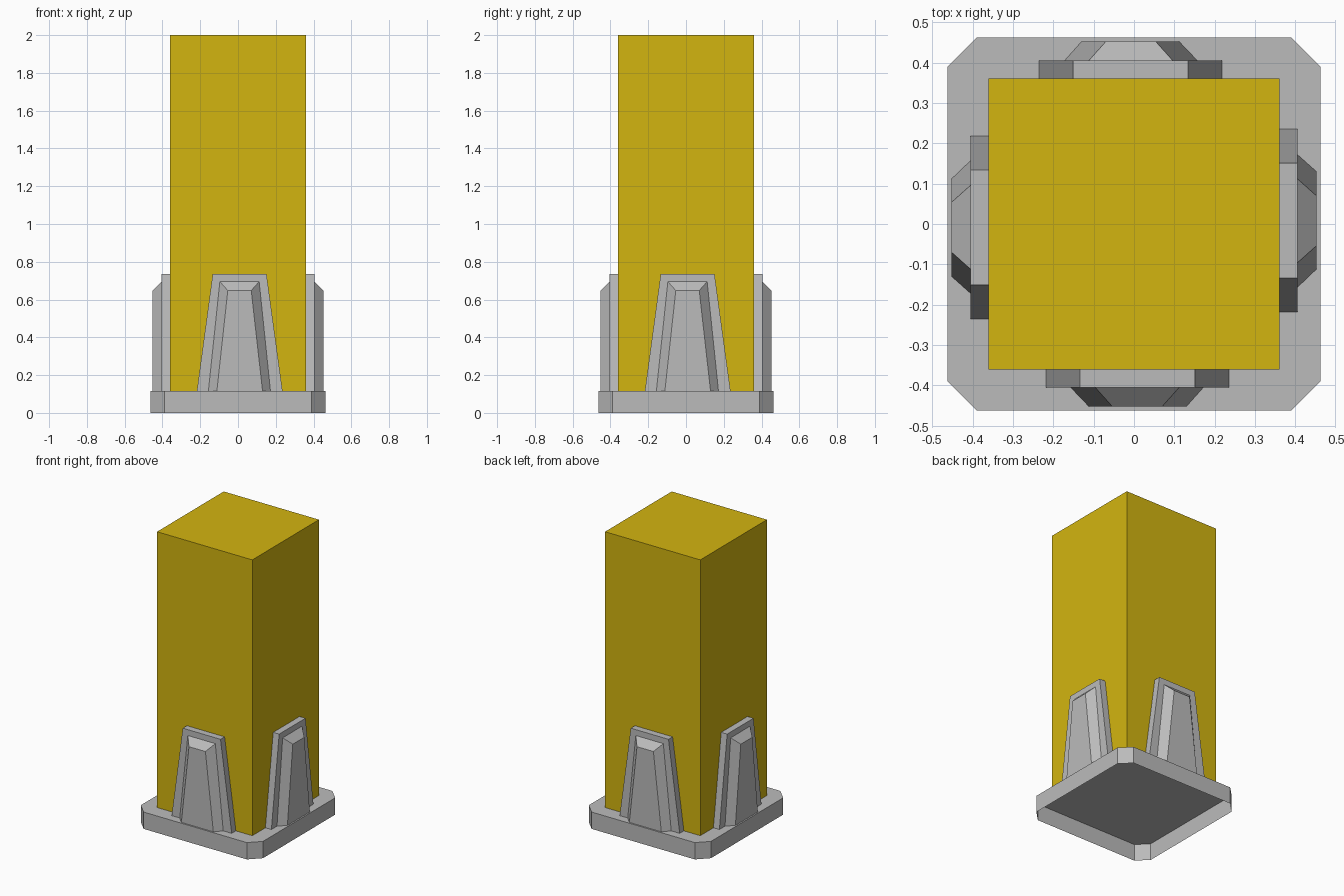
import bpy
import bmesh
from math import pi
from mathutils import Matrix

cube = bpy.data.objects.get("Cube")
if cube:
    bpy.data.objects.remove(cube, do_unlink=True)


def material(name, rgb):
    mat = bpy.data.materials.new(name)
    mat.use_nodes = True
    color = (*rgb, 1)
    mat.diffuse_color = color
    mat.node_tree.nodes["Principled BSDF"].inputs["Base Color"].default_value = color
    return mat


yellow = material("yellow paint", (0.65, 0.46, 0.005))
grey = material("grey metal", (0.5, 0.5, 0.5))


def loft(name, lower, upper, mat, turn=0):
    """Walls from the lower loop to the upper loop, closed by a cap on the upper loop."""
    bm = bmesh.new()
    a = [bm.verts.new(p) for p in lower]
    b = [bm.verts.new(p) for p in upper]
    n = len(a)
    for i in range(n):
        j = (i + 1) % n
        bm.faces.new((a[i], a[j], b[j], b[i]))
    bm.faces.new(b)
    bm.transform(Matrix.Rotation(turn, 4, "Z"))
    mesh = bpy.data.meshes.new(name)
    bm.to_mesh(mesh)
    bm.free()
    mesh.materials.append(mat)
    obj = bpy.data.objects.new(name, mesh)
    bpy.context.collection.objects.link(obj)
    return obj


def trapezoid(bottom, top, y, z_top):
    """Upright tapered outline standing on the base."""
    return [(bottom[0], y, BASE_TOP), (bottom[1], y, BASE_TOP),
            (top[1], y, z_top), (top[0], y, z_top)]


BASE_TOP = 0.115
W, C = 0.462, 0.39   # half width of the base, start of its cut corner
P = 0.36             # half width of the pillar

# Base plate with cut corners, open underneath
octagon = [(-C, -W), (C, -W), (W, -C), (W, C), (C, W), (-C, W), (-W, C), (-W, -C)]
loft("base_plate", [(x, y, 0) for x, y in octagon],
     [(x, y, BASE_TOP) for x, y in octagon], grey)

# Square pillar
square = [(-P, -P), (P, -P), (P, P), (-P, P)]
loft("pillar", [(x, y, BASE_TOP) for x, y in square],
     [(x, y, 2) for x, y in square], yellow)

# A tapered bracket with a bevelled rib on each side
for i, side in enumerate(("front", "left", "back", "right")):
    turn = i * pi / 2
    slab = (-0.218, 0.236), (-0.134, 0.151)
    loft(side + "_bracket", trapezoid(*slab, -P, 0.735),
         trapezoid(*slab, -0.405, 0.735), grey, turn)
    loft(side + "_rib", trapezoid((-0.157, 0.172), (-0.096, 0.112), -0.405, 0.695),
         trapezoid((-0.112, 0.13), (-0.054, 0.07), -0.452, 0.648), grey, turn)
